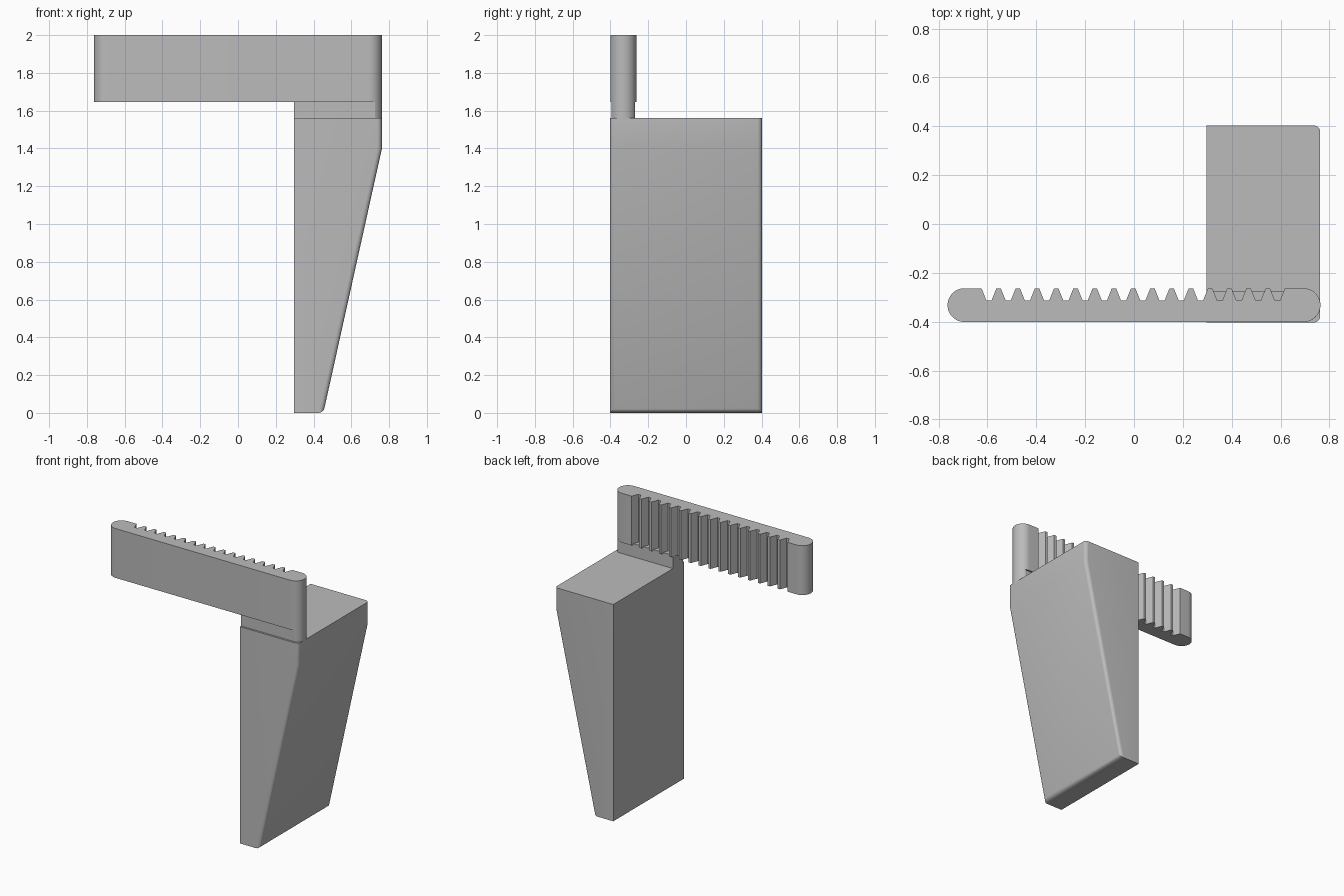
import bpy, bmesh, math
from mathutils import Vector

cube = bpy.data.objects.get("Cube")
if cube:
    bpy.data.objects.remove(cube, do_unlink=True)

grey = bpy.data.materials.new("plain grey")
grey.use_nodes = True
grey.diffuse_color = (0.5, 0.5, 0.5, 1)
grey.node_tree.nodes["Principled BSDF"].inputs["Base Color"].default_value = (0.5, 0.5, 0.5, 1)


def prism(name, outline, direction, soften=None, radius=0.025):
    """Extrude a closed outline; round the edges that pass the soften test."""
    bm = bmesh.new()
    face = bm.faces.new([bm.verts.new(p) for p in outline])
    new = bmesh.ops.extrude_face_region(bm, geom=[face])["geom"]
    bmesh.ops.translate(bm, vec=Vector(direction),
                        verts=[g for g in new if isinstance(g, bmesh.types.BMVert)])
    bmesh.ops.recalc_face_normals(bm, faces=bm.faces)
    if soften:
        bmesh.ops.bevel(bm, geom=[e for e in bm.edges if soften(e)], offset=radius,
                        segments=5, profile=0.5, affect='EDGES', clamp_overlap=True)
    mesh = bpy.data.meshes.new(name)
    bm.to_mesh(mesh)
    bm.free()
    mesh.materials.append(grey)
    obj = bpy.data.objects.new(name, mesh)
    bpy.context.collection.objects.link(obj)
    bpy.ops.object.select_all(action='DESELECT')
    obj.select_set(True)
    bpy.context.view_layer.objects.active = obj
    bpy.ops.object.shade_smooth_by_angle(angle=math.radians(30))
    return obj


# Tapered block: soft on its sloping side and lower corner, sharp elsewhere
FRONT, BACK, INNER, OUTER, TOP = -0.403, 0.403, 0.297, 0.762, 1.56


def on_soft_side(edge):
    a, b = (v.co for v in edge.verts)
    if min(a.x, b.x) < INNER + 0.01 or min(a.z, b.z) > TOP - 0.01:
        return False
    along_y = abs(a.y - b.y) > 0.1
    return not along_y or a.z < 0.01


profile = [(INNER, 0), (0.452, 0), (OUTER, 1.40), (OUTER, TOP), (INNER, TOP)]
prism("tapered_block", [(x, FRONT, z) for x, z in profile], (0, BACK - FRONT, 0), on_soft_side)

# Toothed bar with round ends
BAR_Y, R, END = -0.332, 0.069, 0.694
BAR_Z = 1.645


def arc(centre, start, stop, steps=24):
    angles = [math.radians(start + (stop - start) * i / steps) for i in range(steps + 1)]
    return [(centre + R * math.cos(a), BAR_Y + R * math.sin(a)) for a in angles]


NOTCHES, FIRST, PITCH, DEPTH = 16, -0.624, 0.0787, 0.05
back_y = BAR_Y + R
outline = arc(-END, 90, 270) + arc(END, -90, 90)
for i in reversed(range(NOTCHES)):
    x = FIRST + i * PITCH
    outline += [(x + 0.061, back_y), (x + 0.041, back_y - DEPTH),
                (x + 0.020, back_y - DEPTH), (x, back_y)]
prism("toothed_bar", [(x, y, BAR_Z) for x, y in outline], (0, 0, 2 - BAR_Z))

# Slimmer neck between block and bar
neck = [(INNER, -0.39), (0.73, -0.39), (0.73, -0.275), (INNER, -0.275)]
prism("neck", [(x, y, TOP - 0.01) for x, y in neck], (0, 0, BAR_Z - TOP + 0.02))

# Round bar end carried down to the block
cap = [p for p in arc(END, -90, 90, 48) if p[0] > 0.722]
prism("end_post", [(x, y, TOP - 0.01) for x, y in cap], (0, 0, BAR_Z - TOP + 0.02))
